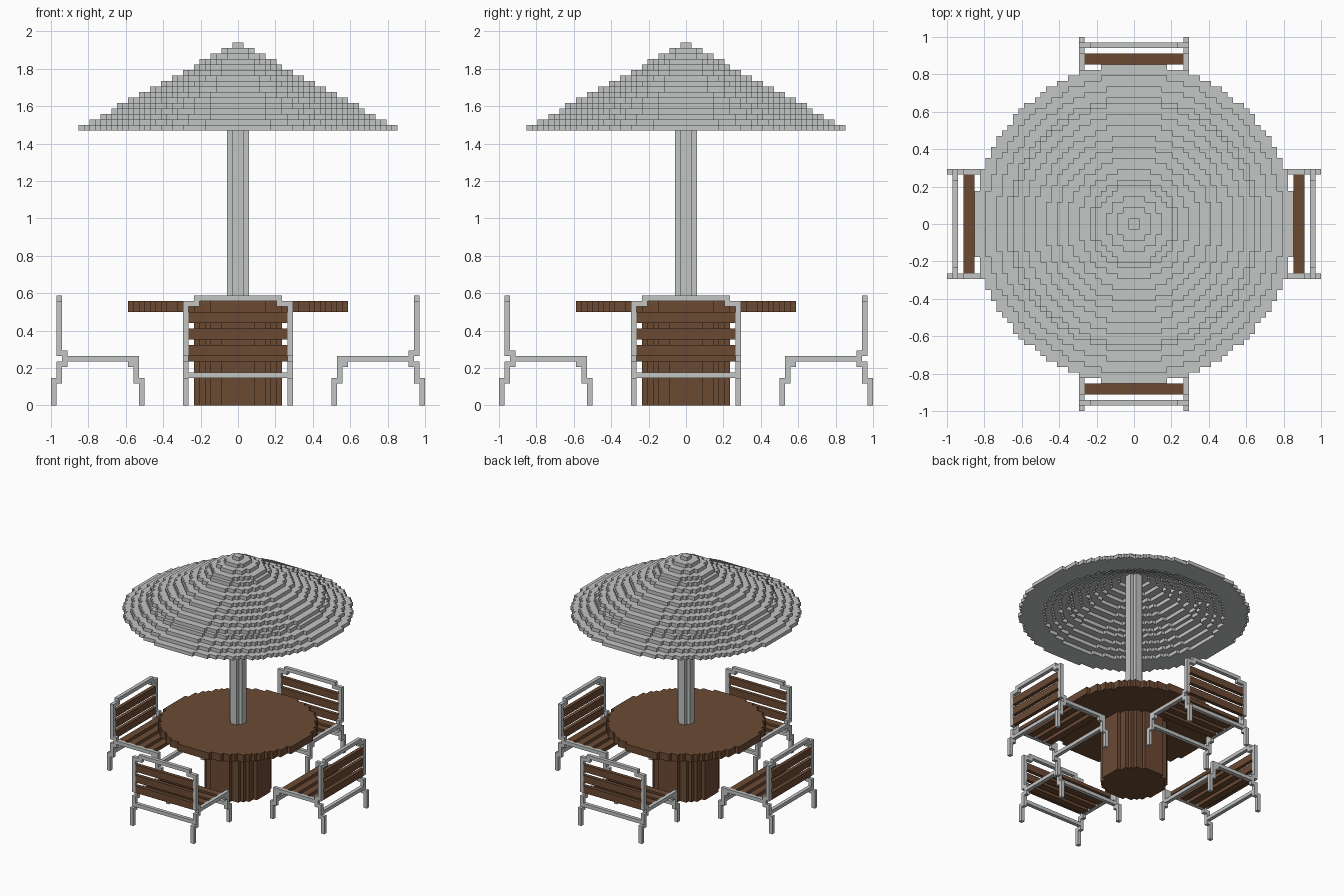
import bpy, bmesh, math

if "Cube" in bpy.data.objects:
    bpy.data.objects.remove(bpy.data.objects["Cube"])

V = 2 / 68  # size of one block


def material(name, rgb):
    m = bpy.data.materials.new(name)
    m.diffuse_color = (*rgb, 1)
    m.use_nodes = True
    m.node_tree.nodes["Principled BSDF"].inputs["Base Color"].default_value = m.diffuse_color
    return m


GREY = material("light grey metal", (0.55, 0.555, 0.56))
BROWN = material("brown wood", (0.147, 0.068, 0.034))


def box(x0, x1, y0, y1, z0, z1):
    return {(x, y, z) for x in range(x0, x1) for y in range(y0, y1) for z in range(z0, z1)}


def disc(r, z0, z1, inner=0):
    """Stepped disc (or ring) of blocks."""
    ro, ri = (r + 0.1) ** 2, ((inner + 0.1) ** 2 if inner > 0 else -1)
    return {(x, y, z) for x in range(-r, r) for y in range(-r, r) for z in range(z0, z1)
            if ri < (x + .5) ** 2 + (y + .5) ** 2 <= ro}


def block_mesh(name, cells, mat):
    """Mesh holding only the exposed faces of a set of blocks."""
    bm = bmesh.new()
    verts = {}

    def vert(p):
        if p not in verts:
            verts[p] = bm.verts.new([c * V for c in p])
        return verts[p]

    for c in sorted(cells):
        for axis in range(3):
            for side in (0, 1):
                n = list(c)
                n[axis] += 2 * side - 1
                if tuple(n) in cells:
                    continue
                u, w = (axis + 1) % 3, (axis + 2) % 3
                loop = []
                for du, dw in ((0, 0), (1, 0), (1, 1), (0, 1)):
                    p = list(c)
                    p[axis] += side
                    p[u] += du
                    p[w] += dw
                    loop.append(vert(tuple(p)))
                bm.faces.new(loop if side else loop[::-1])
    me = bpy.data.meshes.new(name)
    bm.to_mesh(me)
    bm.free()
    me.materials.append(mat)
    return me


def add(name, me, angle=0.0):
    ob = bpy.data.objects.new(name, me)
    ob.rotation_euler.z = angle
    bpy.context.collection.objects.link(ob)


# table
add("table_top", block_mesh("table_top", disc(20, 17, 19), BROWN))
add("table_pedestal", block_mesh("table_pedestal", disc(8, 0, 17), BROWN))

# parasol: pole and hollow stepped canopy
add("parasol_pole", block_mesh("parasol_pole", disc(2, 19, 63), GREY))
canopy = set()
for k in range(16):
    r = round(1 + 28 * k / 15)
    canopy |= disc(r, 65 - k, 66 - k, r - 6)
add("parasol_canopy", block_mesh("parasol_canopy", canopy, GREY))

# chair frame, facing -x, standing on the +x side
frame = set()
for y in (-10, 9):
    for x0, x1, z0, z1 in (
            (33, 34, 0, 5), (32, 33, 4, 8), (31, 32, 7, 8),    # rear leg
            (17, 18, 0, 5), (18, 19, 4, 8), (19, 20, 7, 8),    # front leg
            (18, 32, 8, 9),                                    # seat rail
            (31, 32, 9, 10), (32, 33, 9, 19)):                 # back post
        frame |= box(x0, x1, y, y + 1, z0, z1)
frame |= box(32, 33, -8, 8, 19, 20)                            # top rail
frame |= box(32, 33, -10, -7, 18, 19) | box(32, 33, 7, 10, 18, 19)
frame |= box(32, 33, -9, 9, 5, 6) | box(18, 19, -9, 9, 5, 6)   # leg stretchers
frame_me = block_mesh("chair_frame", frame, GREY)

# wooden slats
seat, back = set(), set()
for x in (20, 23, 26, 29):
    seat |= box(x, x + 2, -9, 9, 8, 9)
for z in (9, 12, 15):
    back |= box(32, 33, -9, 9, z, z + 2)
seat_me = block_mesh("seat_slats", seat, BROWN)
back_me = block_mesh("back_slats", back, BROWN)

# four chairs around the table
for i, side in enumerate(("right", "rear", "left", "front")):
    for me in (frame_me, seat_me, back_me):
        add(f"{side}_{me.name}", me, i * math.pi / 2)
